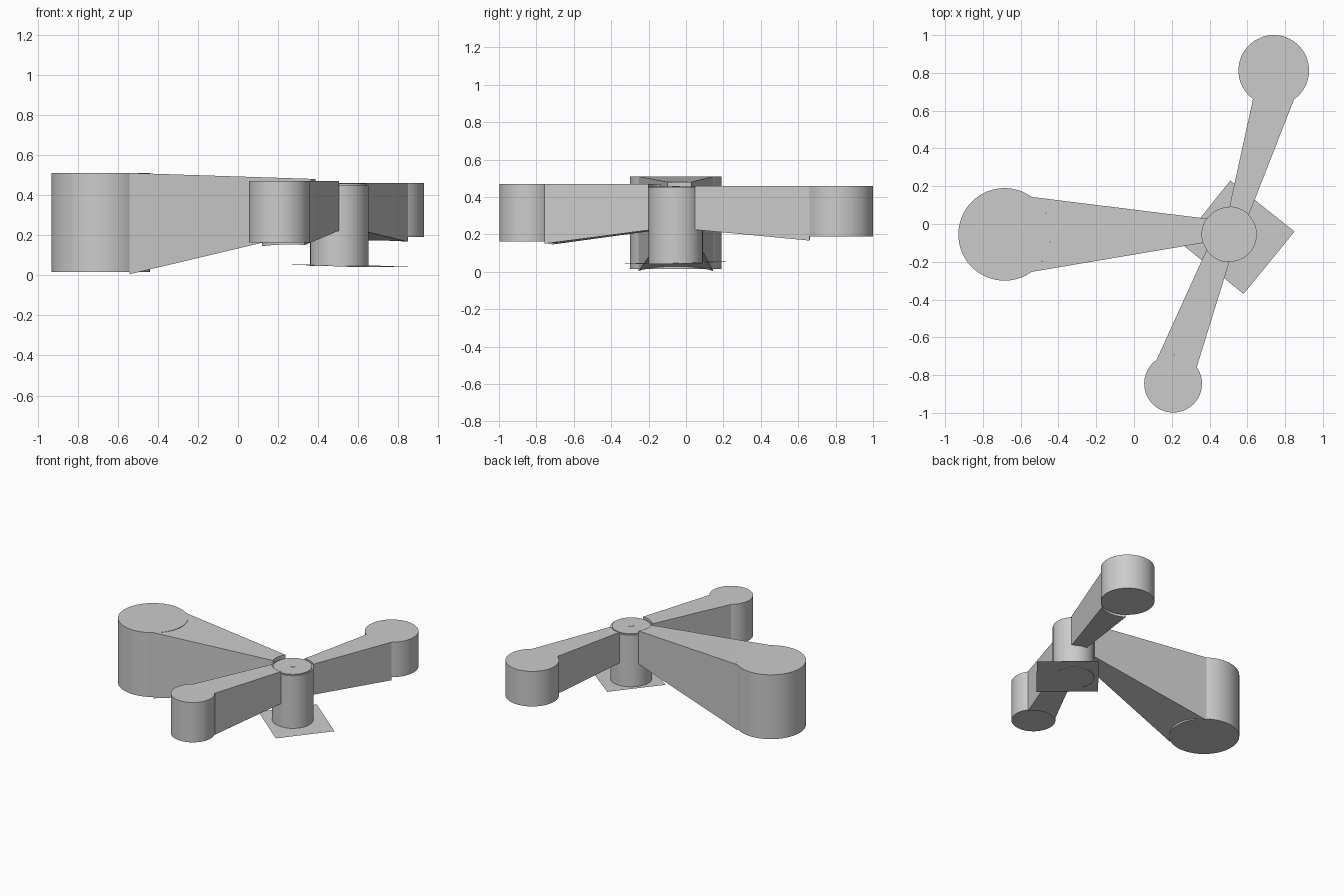
import bpy, bmesh, math
from mathutils import Vector

cube = bpy.data.objects.get("Cube")
if cube:
    bpy.data.objects.remove(cube, do_unlink=True)

grey = bpy.data.materials.new("light grey")
grey.use_nodes = True
grey.diffuse_color = (0.6, 0.6, 0.6, 1)
grey.node_tree.nodes["Principled BSDF"].inputs["Base Color"].default_value = (0.6, 0.6, 0.6, 1)

HUB = Vector((0.505, -0.055))
HUB_R = 0.145


def finish(name, bm):
    bmesh.ops.recalc_face_normals(bm, faces=bm.faces)
    mesh = bpy.data.meshes.new(name)
    bm.to_mesh(mesh)
    bm.free()
    mesh.materials.append(grey)
    obj = bpy.data.objects.new(name, mesh)
    bpy.context.collection.objects.link(obj)
    bpy.ops.object.select_all(action="DESELECT")
    obj.select_set(True)
    bpy.context.view_layer.objects.active = obj
    bpy.ops.object.shade_smooth_by_angle(angle=math.radians(30))
    return obj


def arc(centre, radius, start, end, count=13):
    angles = [math.radians(start + (end - start) * i / (count - 1)) for i in range(count)]
    return [centre + radius * Vector((math.cos(a), math.sin(a))) for a in angles]


def drum(name, centre, radius, low, high):
    bm = bmesh.new()
    bmesh.ops.create_cone(bm, cap_ends=True, segments=64, radius1=radius, radius2=radius, depth=high - low)
    bmesh.ops.translate(bm, verts=bm.verts, vec=(*centre, (low + high) / 2))
    return finish(name, bm)


def arm(name, centre, radius, pod_span, hub_span, low, high):
    """Tapered arm fitted between the round pod and the hub."""
    pod_arc = arc(centre, radius, *pod_span)
    hub_arc = arc(HUB, HUB_R, *hub_span)
    axis = (HUB - centre).normalized()
    start = min(pod_arc[0].dot(axis), pod_arc[-1].dot(axis))
    end = max(hub_arc[0].dot(axis), hub_arc[-1].dot(axis))
    bm = bmesh.new()
    rings = []
    for z0, z1 in (low, high):
        rows = []
        for pts in (pod_arc, hub_arc):
            row = []
            for p in pts:
                t = (p.dot(axis) - start) / (end - start)
                row.append(bm.verts.new((p.x, p.y, z0 + (z1 - z0) * t)))
            rows.append(row)
        # top or bottom skin
        for i in range(len(rows[0]) - 1):
            bm.faces.new((rows[0][i], rows[0][i + 1], rows[1][i + 1], rows[1][i]))
        rings.append(rows[0] + rows[1][::-1])
    # side walls and curved ends
    n = len(rings[0])
    for i in range(n):
        j = (i + 1) % n
        bm.faces.new((rings[0][i], rings[0][j], rings[1][j], rings[1][i]))
    return finish(name, bm)


# Three arms with round pods: centre, radius, pod heights,
# pod angles, hub angles, underside heights, top heights
ARMS = {
    "large_right": ((-0.685, -0.055), 0.245, (0.015, 0.51),
                    (54, -54), (145, 198), (0.005, 0.225), (0.51, 0.48)),
    "front": ((0.207, -0.845), 0.153, (0.163, 0.47),
              (125, 35), (214, 270), (0.145, 0.225), (0.47, 0.47)),
    "back": ((0.74, 0.813), 0.187, (0.19, 0.46),
             (-126, -55), (90, 45), (0.167, 0.225), (0.46, 0.46)),
}
for label, (c, r, heights, pod_span, hub_span, low, high) in ARMS.items():
    centre = Vector(c)
    drum(label + "_pod", centre, r, *heights)
    arm(label + "_arm", centre, r, pod_span, hub_span, low, high)

# Central hub with a cap and a pin
drum("hub", HUB, HUB_R, 0.045, 0.45)
drum("hub_cap", HUB, 0.135, 0.44, 0.457)
drum("hub_pin", HUB, 0.02, 0.44, 0.46)

# Thin, slightly tilted base plate
bm = bmesh.new()
corners = ((0.85, -0.04), (0.51, 0.23), (0.245, -0.10), (0.58, -0.37))
bm.faces.new([bm.verts.new((x, y, 0.048 + 0.02 * (y - x + 0.6))) for x, y in corners])
finish("base_plate", bm)
